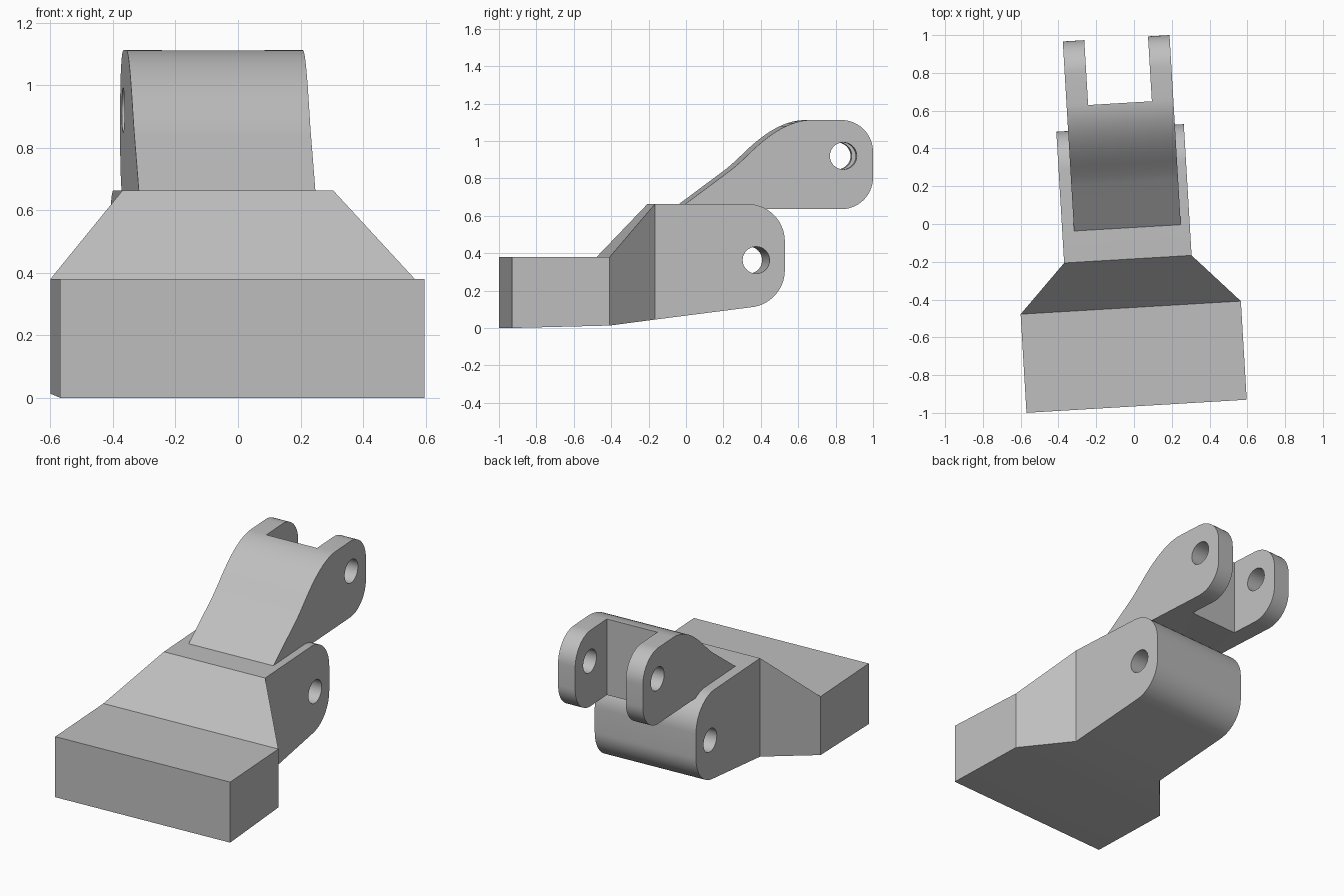
import bpy
import bmesh
import math
from mathutils import Vector
from mathutils.geometry import interpolate_bezier

TURN = math.radians(3.4)   # the whole bracket is turned slightly about z

if "Cube" in bpy.data.objects:
    bpy.data.objects.remove(bpy.data.objects["Cube"], do_unlink=True)

grey = bpy.data.materials.new("plain grey")
grey.use_nodes = True
colour = (0.52, 0.52, 0.52, 1)
grey.diffuse_color = colour
grey.node_tree.nodes["Principled BSDF"].inputs["Base Color"].default_value = colour


def arc(cy, cz, r, start, end, steps=14):
    """Points of an arc in the side plane, angles in degrees."""
    angles = [math.radians(start + (end - start) * i / steps) for i in range(steps + 1)]
    return [(cy + r * math.cos(a), cz + r * math.sin(a)) for a in angles]


def bezier(*points, steps=10):
    knots = [Vector(p) for p in points]
    return [(p.x, p.y) for p in interpolate_bezier(*knots, steps)]


def slab(name, profile, centre, half_width, caps=None):
    """Side profile spread across x; half_width(y) sets the plan outline."""
    bm = bmesh.new()
    n = len(profile)
    sides = [[bm.verts.new((centre + s * half_width(y), y, z)) for y, z in profile]
             for s in (-1, 1)]
    for i in range(n):
        j = (i + 1) % n
        bm.faces.new((sides[0][i], sides[0][j], sides[1][j], sides[1][i]))
    for side in sides:
        for cap in caps or [range(n)]:
            bm.faces.new([side[i] for i in cap])
    bmesh.ops.recalc_face_normals(bm, faces=bm.faces)
    mesh = bpy.data.meshes.new(name)
    bm.to_mesh(mesh)
    bm.free()
    mesh.materials.append(grey)
    obj = bpy.data.objects.new(name, mesh)
    bpy.context.collection.objects.link(obj)
    obj.rotation_euler.z = TURN
    return obj


def cut(target, cutter):
    """Subtract the cutter, then discard it."""
    cutter.hide_render = True
    bpy.context.view_layer.update()
    mod = target.modifiers.new("cut", 'BOOLEAN')
    mod.operation = 'DIFFERENCE'
    mod.solver = 'EXACT'
    mod.object = cutter
    bpy.ops.object.select_all(action='DESELECT')
    target.select_set(True)
    bpy.context.view_layer.objects.active = target
    bpy.ops.object.modifier_apply(modifier=mod.name)
    bpy.data.objects.remove(cutter, do_unlink=True)


def pin_hole(target, y, z):
    circle = arc(y, z, 0.072, 0, 360, 40)[:-1]
    cut(target, slab("hole_cutter", circle, 0, lambda _: 1))


# Lower body: wide block, tapered shoulder and rounded lug in one piece
BLOCK_END, LUG_START = -0.441, -0.184


def body_half_width(y):
    t = min(max((y - BLOCK_END) / (LUG_START - BLOCK_END), 0), 1)
    return 0.584 + (0.338 - 0.584) * t


body_profile = ([(-0.964, 0), (BLOCK_END, 0.013), (LUG_START, 0.045)]
                + arc(0.312, 0.31, 0.2, -82.5, 0)
                + arc(0.312, 0.463, 0.2, 0, 90)
                + [(LUG_START, 0.663), (BLOCK_END, 0.38), (-0.964, 0.38)])
n = len(body_profile)
body = slab("lower_body", body_profile, -0.0435, body_half_width,
            [(0, 1, n - 2, n - 1), (1, 2, n - 3, n - 2), range(2, n - 2)])
pin_hole(body, 0.358, 0.363)

# Upper fork: ramp sweeping up to two rounded prongs
fork_profile = ([(-0.056, 0.635)]
                + arc(0.817, 0.805, 0.17, -90, 0)
                + arc(0.817, 0.942, 0.17, 0, 90)
                + bezier((0.66, 1.112), (0.54, 1.112), (0.43, 1.035), (0.33, 0.938), steps=16)
                + bezier((0.33, 0.938), (0.30, 0.909), (0.26, 0.87), (0.22, 0.84))[1:])
fork = slab("upper_fork", fork_profile, -0.036, lambda _: 0.283)

# Slot between the prongs, then the pin hole through both
slot = [(0.643, 0.5), (1.2, 0.5), (1.2, 1.3), (0.643, 1.3)]
cut(fork, slab("slot_cutter", slot, -0.036, lambda _: 0.169))
pin_hole(fork, 0.828, 0.92)

for part in (body, fork):
    bpy.ops.object.select_all(action='DESELECT')
    part.select_set(True)
    bpy.context.view_layer.objects.active = part
    bpy.ops.object.shade_smooth_by_angle(angle=math.radians(25))
